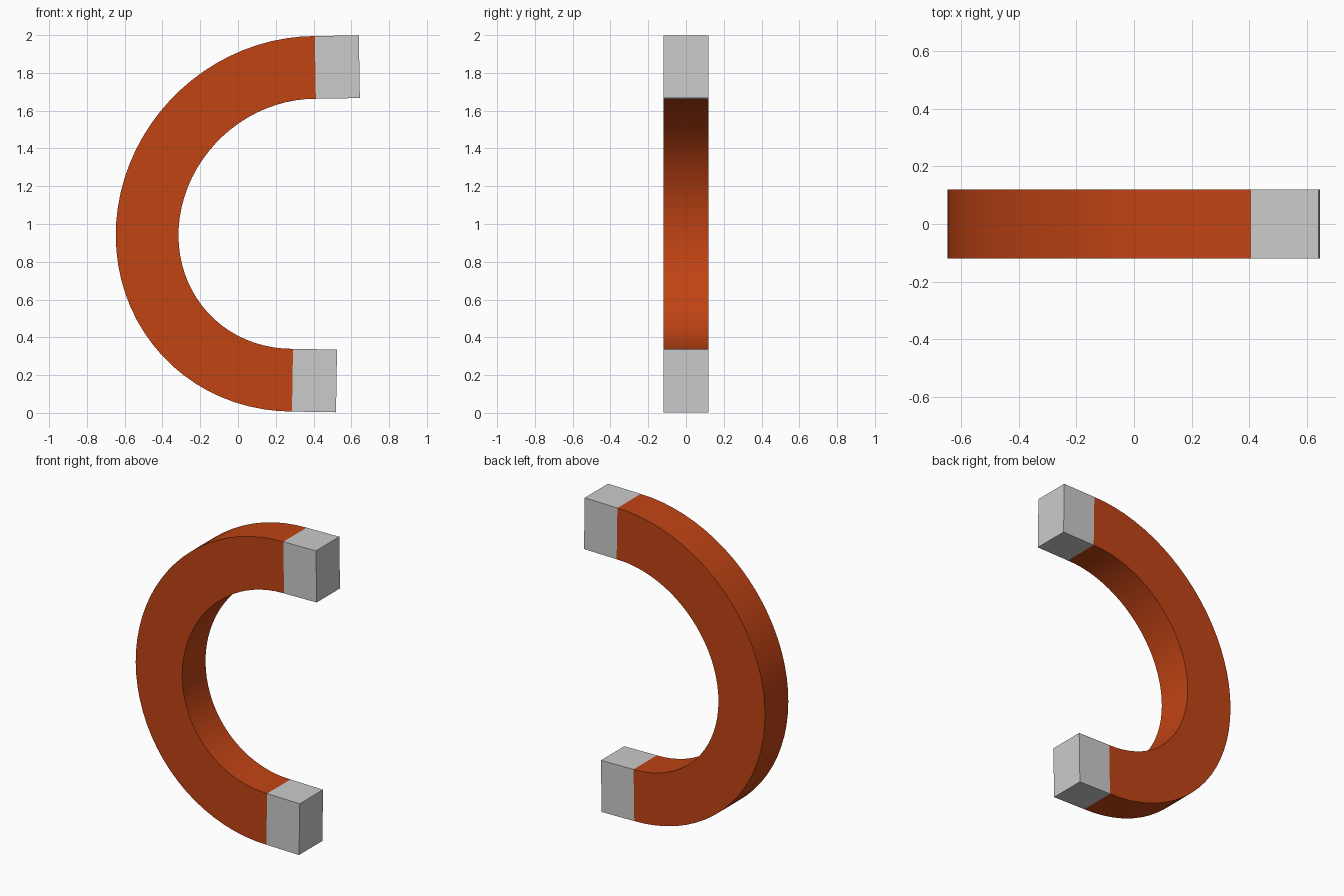
import bpy, bmesh
from math import sin, cos, pi
from mathutils import Vector

if "Cube" in bpy.data.objects:
    bpy.data.objects.remove(bpy.data.objects["Cube"])

HALF_W, HALF_D = 0.166, 0.119        # half width in the arc plane, half depth in y
SEGS = 40

red = bpy.data.materials.new("magnet_red")
red.diffuse_color = (0.53, 0.057, 0.007, 1)
red.use_nodes = True
red.node_tree.nodes["Principled BSDF"].inputs["Base Color"].default_value = red.diffuse_color


def sweep(name, path, tangents, cap_end=False, mat=None):
    """Sweep a rectangle along a path of (x, z) points, keeping its width square to the path."""
    bm = bmesh.new()
    rings = []
    for p, t in zip(path, tangents):
        t = t.normalized()
        n = Vector((-t.y, t.x)) * HALF_W
        rings.append([bm.verts.new((p.x + s * n.x, y, p.y + s * n.y))
                      for s, y in ((1, -HALF_D), (1, HALF_D), (-1, HALF_D), (-1, -HALF_D))])
    for a, b in zip(rings, rings[1:]):
        for i in range(4):
            j = (i + 1) % 4
            bm.faces.new((a[i], a[j], b[j], b[i]))
    if cap_end:
        bm.faces.new(rings[-1])
    bmesh.ops.recalc_face_normals(bm, faces=bm.faces)
    me = bpy.data.meshes.new(name)
    bm.to_mesh(me)
    bm.free()
    ob = bpy.data.objects.new(name, me)
    bpy.context.collection.objects.link(ob)
    if mat:
        me.materials.append(mat)
    bpy.context.view_layer.objects.active = ob
    bpy.ops.object.select_all(action='DESELECT')
    ob.select_set(True)
    bpy.ops.object.shade_smooth_by_angle()
    return ob


# Curved body: a slightly leaning half circle from the top joint to the bottom joint
CX, CZ, R, LEAN = 0.349, 1.001, 0.828, 0.073
angles = [pi * i / SEGS for i in range(SEGS + 1)]
path = [Vector((CX - R * sin(a) + LEAN * R * cos(a), CZ + R * cos(a))) for a in angles]
tans = [Vector((-cos(a) - LEAN * sin(a), -sin(a))) for a in angles]
tans[0] = Vector((-1, -0.016))
tans[-1] = Vector((1, -0.016))
sweep("curved_body", path, tans, mat=red)

# Pole tips: short straight blocks continuing each end
for name, start, d in (("upper_tip", path[0], Vector((1, 0.016))),
                       ("lower_tip", path[-1], Vector((1, -0.016)))):
    sweep(name, [start, start + d * 0.233], [d, d], cap_end=True)
